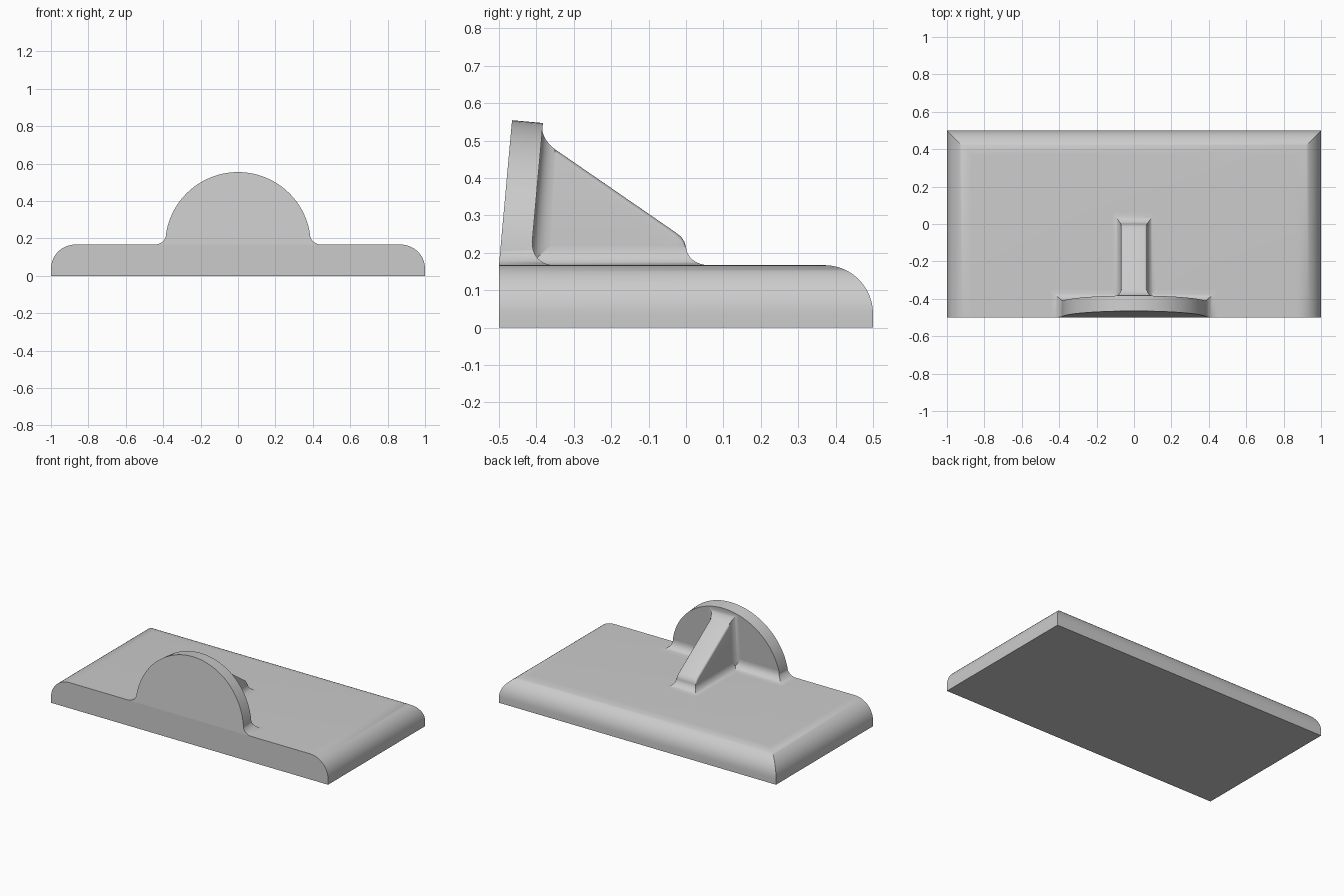
import bpy, bmesh
from math import sin, cos, pi, sqrt, radians
from mathutils import Vector as V

if "Cube" in bpy.data.objects:
    bpy.data.objects.remove(bpy.data.objects["Cube"])

TOP = 0.167                                  # height of the slab
TILT = radians(5.15)                         # lean of the upright disc
U = V((0, sin(TILT), cos(TILT)))             # up along the disc
N = V((0, cos(TILT), -sin(TILT)))            # out of the disc's rear face
THICK = 0.083


def loft(name, rings):
    """Closed skin over equal-length closed rings, capped at both ends."""
    bm = bmesh.new()
    rows = [[bm.verts.new(p) for p in ring] for ring in rings]
    n = len(rows[0])
    for a, b in zip(rows, rows[1:]):
        for i in range(n):
            j = (i + 1) % n
            bm.faces.new((a[i], a[j], b[j], b[i]))
    bm.faces.new(rows[0])
    bm.faces.new(rows[-1][::-1])
    bmesh.ops.recalc_face_normals(bm, faces=bm.faces)
    me = bpy.data.meshes.new(name)
    bm.to_mesh(me)
    bm.free()
    ob = bpy.data.objects.new(name, me)
    bpy.context.collection.objects.link(ob)
    return ob


def fillet(name, path, steps=8):
    """Mitred concave fillet; path holds (corner, out vector, up vector)."""
    rings = []
    for p, out, up in path:
        p, out, up = V(p), V(out), V(up)
        ring = [p + out * (1 - cos(a)) + up * (1 - sin(a))
                for a in (pi / 2 * i / steps for i in range(steps + 1))]
        rings.append(ring + [p - out * 0.05 - up * 0.05])
    return loft(name, rings)


def on_disc(x, h, d=THICK):
    return V((x, -0.5, TOP)) + U * h + N * d


# Slab with rounded top edges on the left, right and back
R = 0.13
rings = []
for z, d in [(0, 0)] + [(TOP - R + R * sin(a), R - R * cos(a))
                        for a in (pi / 2 * i / 12 for i in range(13))]:
    rings.append([(-1 + d, -0.5, z), (1 - d, -0.5, z),
                  (1 - d, 0.5 - d, z), (-1 + d, 0.5 - d, z)])
loft("base_slab", rings)

# Leaning half disc at the front edge
RAD = 0.389
arc = [(RAD * cos(pi * i / 48), RAD * sin(pi * i / 48)) for i in range(49)]
loft("upright_half_disc", [[on_disc(x, h, d) for x, h in arc] for d in (0, THICK)])

# Fillet around the foot of the disc
f, xw, yb = 0.062, 0.382, -0.416
path = [((xw, -0.5, TOP), (f, 0, 0), U * f), ((xw, yb, TOP), (f, f, 0), U * f),
        ((-xw, yb, TOP), (-f, f, 0), U * f), ((-xw, -0.5, TOP), (-f, 0, 0), U * f)]
fillet("disc_foot_fillet", path)

# Sloping rib with softened top edges
W, S = 0.07, 0.015
foot = [(-0.41, 0.15), (0, 0.15)]
crest = [(0, 0.215), (-0.004, 0.229), (-0.013, 0.243), (-0.03, 0.256), (-0.40, 0.511)]
angles = [pi / 2 * i / 4 for i in range(5)]
half = [(W - S + S * cos(a), S - S * sin(a)) for a in angles]
sections = half + [(-x, d) for x, d in reversed(half)]
loft("support_rib", [[(x, y, z) for y, z in foot] + [(x, y, z - d) for y, z in crest]
                     for x, d in sections])

# Fillet where the rib meets the slab
s, e = 0.042, 0.06
up = (0, 0, 0.05)
path = [((-W, -0.41, TOP), (-s, 0, 0), up), ((-W, 0, TOP), (-s, e, 0), up),
        ((W, 0, TOP), (s, e, 0), up), ((W, -0.41, TOP), (s, 0, 0), up)]
fillet("rib_foot_fillet", path)

# Fillet where the rib meets the disc
slope = V((0, 0.82, -0.57)) * 0.045
s, h = V((0.035, 0, 0)), 0.344
path = [(on_disc(-W, 0), -s, N * 0.05), (on_disc(-W, h), -s + U * 0.029, slope),
        (on_disc(W, h), s + U * 0.029, slope), (on_disc(W, 0), s, N * 0.05)]
fillet("rib_head_fillet", path)

# Smooth shading with crisp edges
for ob in bpy.context.collection.objects:
    ob.select_set(True)
    bpy.context.view_layer.objects.active = ob
bpy.ops.object.shade_smooth_by_angle(angle=radians(35))
